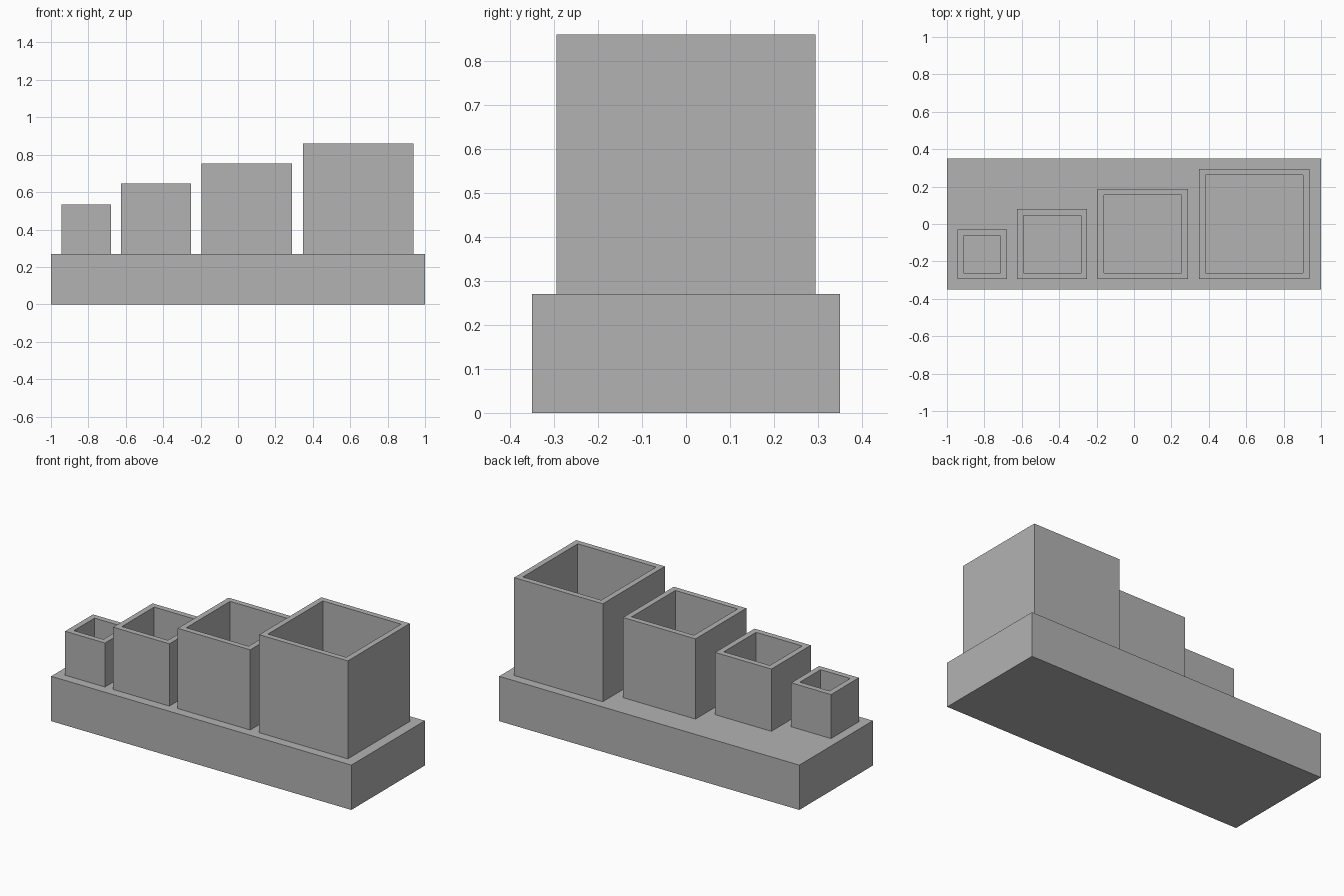
import bpy, bmesh
from mathutils import Matrix

if "Cube" in bpy.data.objects:
    bpy.data.objects.remove(bpy.data.objects["Cube"])

grey = bpy.data.materials.new("plain grey")
grey.diffuse_color = (0.45, 0.45, 0.45, 1)
grey.use_nodes = True
grey.node_tree.nodes["Principled BSDF"].inputs["Base Color"].default_value = grey.diffuse_color

BASE_TOP = 0.27
WALL = 0.048
FRONT = -0.295


def box(name, lo, hi, wall=0):
    """Axis-aligned box; a wall thickness hollows it from the top."""
    bm = bmesh.new()
    size = [b - a for a, b in zip(lo, hi)]
    mid = [(a + b) / 2 for a, b in zip(lo, hi)]
    bmesh.ops.create_cube(bm, size=1, matrix=Matrix.Translation(mid) @ Matrix.Diagonal((*size, 1)))
    if wall:
        top = max(bm.faces, key=lambda f: f.calc_center_median().z)
        bmesh.ops.inset_region(bm, faces=[top], thickness=wall)
        # Extrude the inset opening down to the floor of the cavity
        ext = bmesh.ops.extrude_discrete_faces(bm, faces=[top])
        for v in ext["faces"][0].verts:
            v.co.z = lo[2] + wall
    bmesh.ops.recalc_face_normals(bm, faces=bm.faces)
    mesh = bpy.data.meshes.new(name)
    bm.to_mesh(mesh)
    bm.free()
    mesh.materials.append(grey)
    obj = bpy.data.objects.new(name, mesh)
    bpy.context.collection.objects.link(obj)


# Solid plinth
box("base", (-1, -0.35, 0), (1, 0.35, BASE_TOP))

# Four open cubes of growing size, aligned along the front
cubes = [("smallest", -0.945, 0.265), ("small", -0.625, 0.375),
         ("medium", -0.195, 0.483), ("large", 0.348, 0.59)]
for label, x, s in cubes:
    box(label + "_open_cube", (x, FRONT, BASE_TOP), (x + s, FRONT + s, BASE_TOP + s), WALL)
